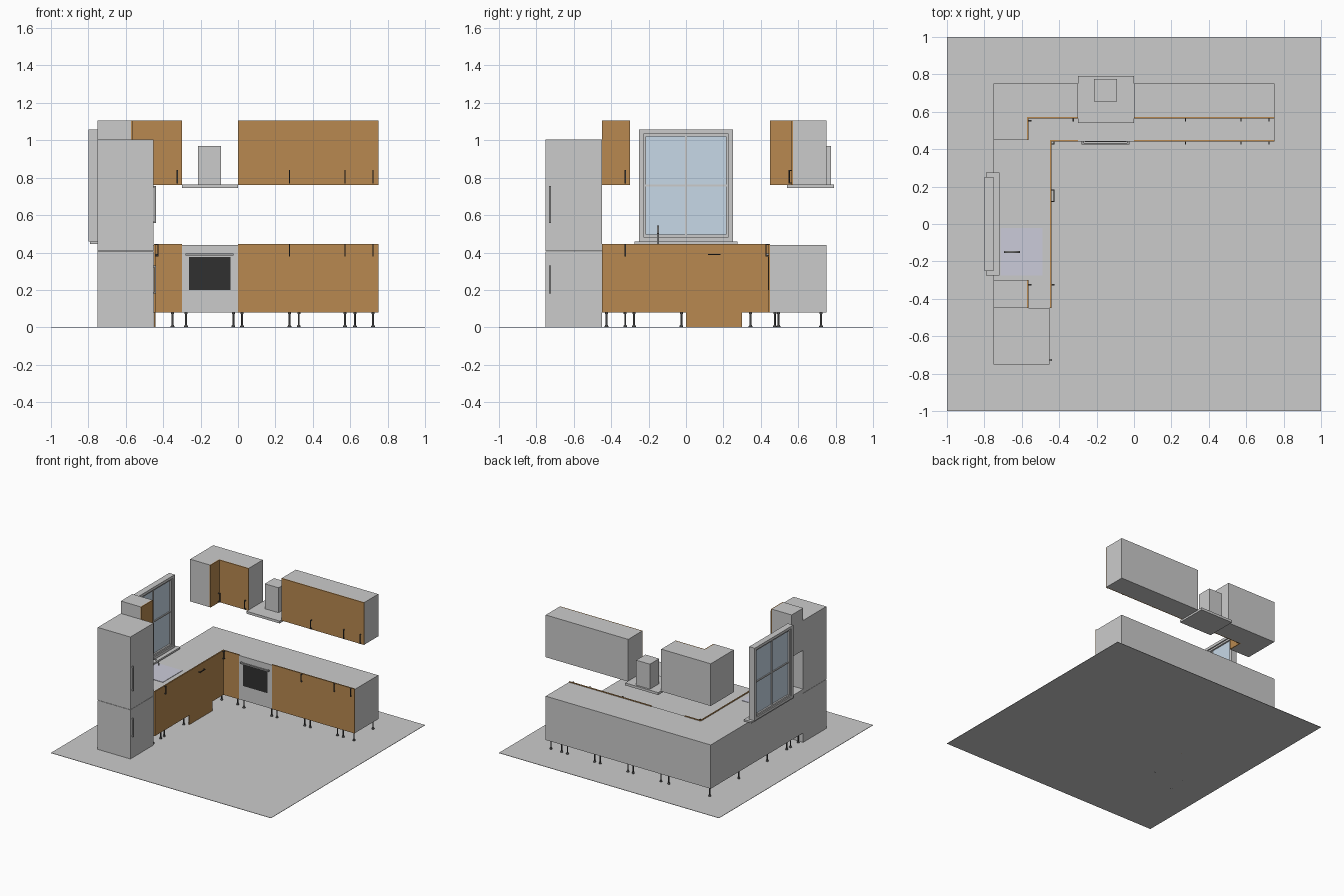
import bpy, bmesh, math

if "Cube" in bpy.data.objects:
    bpy.data.objects.remove(bpy.data.objects["Cube"])


def material(name, r, g, b):
    m = bpy.data.materials.new(name)
    m.diffuse_color = (r, g, b, 1)
    m.use_nodes = True
    m.node_tree.nodes["Principled BSDF"].inputs["Base Color"].default_value = m.diffuse_color
    return m


WOOD = material("wood", 0.48, 0.25, 0.08)
DARK = material("dark_metal", 0.06, 0.06, 0.06)
BLACK = material("black_glass", 0.03, 0.03, 0.03)
STEEL = material("steel", 0.35, 0.35, 0.35)
HOOD = material("hood_steel", 0.6, 0.6, 0.6)
GLASS = material("window_glass", 0.57, 0.69, 0.8)
BASIN = material("sink_steel", 0.6, 0.6, 0.7)
FLOOR = material("floor_grey", 0.7, 0.7, 0.7)


def finish(name, bm, mat=None):
    bmesh.ops.recalc_face_normals(bm, faces=bm.faces)
    me = bpy.data.meshes.new(name)
    bm.to_mesh(me)
    bm.free()
    ob = bpy.data.objects.new(name, me)
    bpy.context.collection.objects.link(ob)
    if mat:
        me.materials.append(mat)
    return ob


def add_box(bm, x, y, z):
    vs = bmesh.ops.create_cube(bm, size=1)["verts"]
    for v in vs:
        v.co = [a[0] + (c + 0.5) * (a[1] - a[0]) for a, c in zip((x, y, z), v.co)]


def box(name, x, y, z, mat=None):
    bm = bmesh.new()
    add_box(bm, x, y, z)
    return finish(name, bm, mat)


def prism(name, outline, z0, z1):
    """Extrude a plan outline upwards."""
    bm = bmesh.new()
    face = bm.faces.new([bm.verts.new((x, y, z0)) for x, y in outline])
    top = bmesh.ops.extrude_face_region(bm, geom=[face])["geom"]
    bmesh.ops.translate(bm, vec=(0, 0, z1 - z0),
                        verts=[v for v in top if isinstance(v, bmesh.types.BMVert)])
    return finish(name, bm)


def handle(name, axis, run, out, fixed, face, mat=DARK, w=0.003, reach=0.015):
    """Bar with two posts: runs along 'axis', stands off 'face' along 'out' (axis, sign)."""
    a, b = run
    o, s = out
    other = 3 - axis - o
    bm = bmesh.new()

    def part(r, d):
        rng = [None] * 3
        rng[axis] = r
        rng[o] = tuple(sorted((face + s * d[0], face + s * d[1])))
        rng[other] = (fixed - w, fixed + w)
        add_box(bm, *rng)
    part((a, b), (reach - 1.6 * w, reach))
    for p in (a, b - 2 * w):
        part((p, p + 2 * w), (0, reach - 1.6 * w))
    return finish(name, bm, mat)


def leg(x, y):
    """Slim post with wider foot and collar."""
    bm = bmesh.new()
    prof = [(0.010, 0), (0.010, 0.006), (0.005, 0.014), (0.005, 0.07), (0.008, 0.072), (0.008, 0.08)]
    n = 12
    rings = [[bm.verts.new((x + r * math.cos(2 * math.pi * i / n),
                            y + r * math.sin(2 * math.pi * i / n), z)) for i in range(n)]
             for r, z in prof]
    for lo, hi in zip(rings, rings[1:]):
        for i in range(n):
            bm.faces.new((lo[i], lo[(i + 1) % n], hi[(i + 1) % n], hi[i]))
    bm.faces.new(rings[0])
    bm.faces.new(rings[-1])
    finish("cabinet_leg", bm, DARK)


# Floor
box("floor", (-1, 1), (-1, 1), (0, 0.003), FLOOR)

# Base cabinets and their wooden fronts
prism("base_cabinets", [(-0.75, -0.45), (-0.45, -0.45), (-0.45, 0.45),
                        (0.75, 0.45), (0.75, 0.75), (-0.75, 0.75)], 0.08, 0.44)
B0, B1 = 0.08, 0.445
box("base_front_left", (-0.45, -0.44), (-0.45, 0.45), (B0, B1), WOOD)
box("base_front_corner", (-0.44, -0.30), (0.44, 0.45), (B0, B1), WOOD)
box("base_front_back", (0, 0.75), (0.44, 0.45), (B0, B1), WOOD)
box("dishwasher_kickboard", (-0.45, -0.44), (0, 0.30), (0, B0), WOOD)

# Oven
box("oven_front", (-0.30, 0), (0.442, 0.45), (0.08, 0.44))
box("oven_glass", (-0.263, -0.04), (0.439, 0.442), (0.20, 0.375), BLACK)
handle("oven_handle", 0, (-0.28, -0.025), (1, -1), 0.389, 0.442, STEEL, 0.006, 0.018)

# Wall cabinets
U0, U1 = 0.76, 1.107
box("wall_cabinet_back", (0, 0.75), (0.572, 0.75), (U0, U1))
prism("wall_cabinet_corner", [(-0.75, 0.45), (-0.572, 0.45), (-0.572, 0.572),
                              (-0.30, 0.572), (-0.30, 0.75), (-0.75, 0.75)], U0, U1)
box("wall_cabinet_side", (-0.75, -0.572), (-0.45, -0.30), (U0, U1))
box("wall_front_back", (0, 0.75), (0.564, 0.572), (U0, U1), WOOD)
box("wall_front_corner_a", (-0.564, -0.30), (0.564, 0.572), (U0, U1), WOOD)
box("wall_front_corner_b", (-0.572, -0.564), (0.45, 0.572), (U0, U1), WOOD)
box("wall_front_side", (-0.572, -0.564), (-0.45, -0.30), (U0, U1), WOOD)

# Door handles
low, high = (0.38, 0.445), (0.768, 0.842)
for x in (0.275, 0.572, 0.722):
    handle("base_handle", 2, low, (1, -1), x, 0.44)
    handle("wall_handle", 2, high, (1, -1), x, 0.564)
handle("base_corner_handle", 2, low, (1, -1), -0.428, 0.44)
handle("base_corner_handle", 2, low, (0, 1), 0.428, -0.44)
handle("base_side_handle", 2, low, (0, 1), -0.325, -0.44)
handle("wall_corner_handle", 2, high, (1, -1), -0.325, 0.564)
handle("wall_corner_handle", 2, high, (0, 1), 0.552, -0.564)
handle("wall_side_handle", 2, high, (0, 1), -0.325, -0.564)
handle("dishwasher_handle", 1, (0.117, 0.185), (0, 1), 0.39, -0.44)

# Cabinet legs
for x in (-0.278, -0.025, 0.022, 0.275, 0.325, 0.572, 0.625, 0.722):
    for y in (0.475, 0.722):
        leg(x, y)
for y in (-0.425, -0.325, -0.278, -0.025):
    for x in (-0.722, -0.475):
        leg(x, y)
for x, y in ((-0.722, 0.722), (-0.35, 0.722), (-0.35, 0.495), (-0.495, 0.345),
             (-0.722, 0.345), (-0.495, 0.495)):
    leg(x, y)

# Fridge
box("freezer", (-0.75, -0.453), (-0.75, -0.45), (0, 0.406))
box("fridge", (-0.75, -0.453), (-0.75, -0.45), (0.408, 1.005))
for z in ((0.18, 0.33), (0.557, 0.757)):
    handle("fridge_handle", 2, z, (0, 1), -0.727, -0.453, STEEL, 0.005, 0.014)

# Extractor hood
box("hood_plate", (-0.30, 0), (0.54, 0.79), (0.745, 0.765), HOOD)
box("hood_chimney", (-0.215, -0.09), (0.655, 0.775), (0.765, 0.97), HOOD)

# Window: outer frame, inner sash with glazing bars, glass, sill


def frame(name, h, z0, z1, t, x):
    bm = bmesh.new()
    for s in (-1, 1):
        add_box(bm, x, tuple(sorted((s * h, s * (h - t)))), (z0, z1))
    for z in ((z0, z0 + t), (z1 - t, z1)):
        add_box(bm, x, (-h + t, h - t), z)
    return finish(name, bm)


frame("window_frame", 0.25, 0.46, 1.057, 0.022, (-0.80, -0.75))
frame("window_sash", 0.228, 0.482, 1.035, 0.014, (-0.79, -0.76))
box("window_glass", (-0.777, -0.773), (-0.216, 0.216), (0.49, 1.025), GLASS)
box("window_bar_vertical", (-0.785, -0.765), (-0.005, 0.005), (0.49, 1.025))
box("window_bar_horizontal", (-0.784, -0.766), (-0.216, 0.216), (0.754, 0.764))
box("window_sill", (-0.79, -0.718), (-0.275, 0.275), (0.446, 0.46))

# Sink and tap
box("sink", (-0.715, -0.49), (-0.275, -0.022), (0.438, 0.443), BASIN)
cu = bpy.data.curves.new("tap", "CURVE")
cu.dimensions = "3D"
cu.bevel_depth = 0.006
cu.bevel_resolution = 2
cu.use_fill_caps = True
pts = [(-0.69, 0.44)] + [(-0.652 - 0.038 * math.cos(math.pi * i / 10),
                          0.50 + 0.04 * math.sin(math.pi * i / 10)) for i in range(11)]
sp = cu.splines.new("POLY")
sp.points.add(len(pts) - 1)
for p, (x, z) in zip(sp.points, pts):
    p.co = (x, -0.15, z, 1)
cu.materials.append(STEEL)
tap = bpy.data.objects.new("tap", cu)
bpy.context.collection.objects.link(tap)
